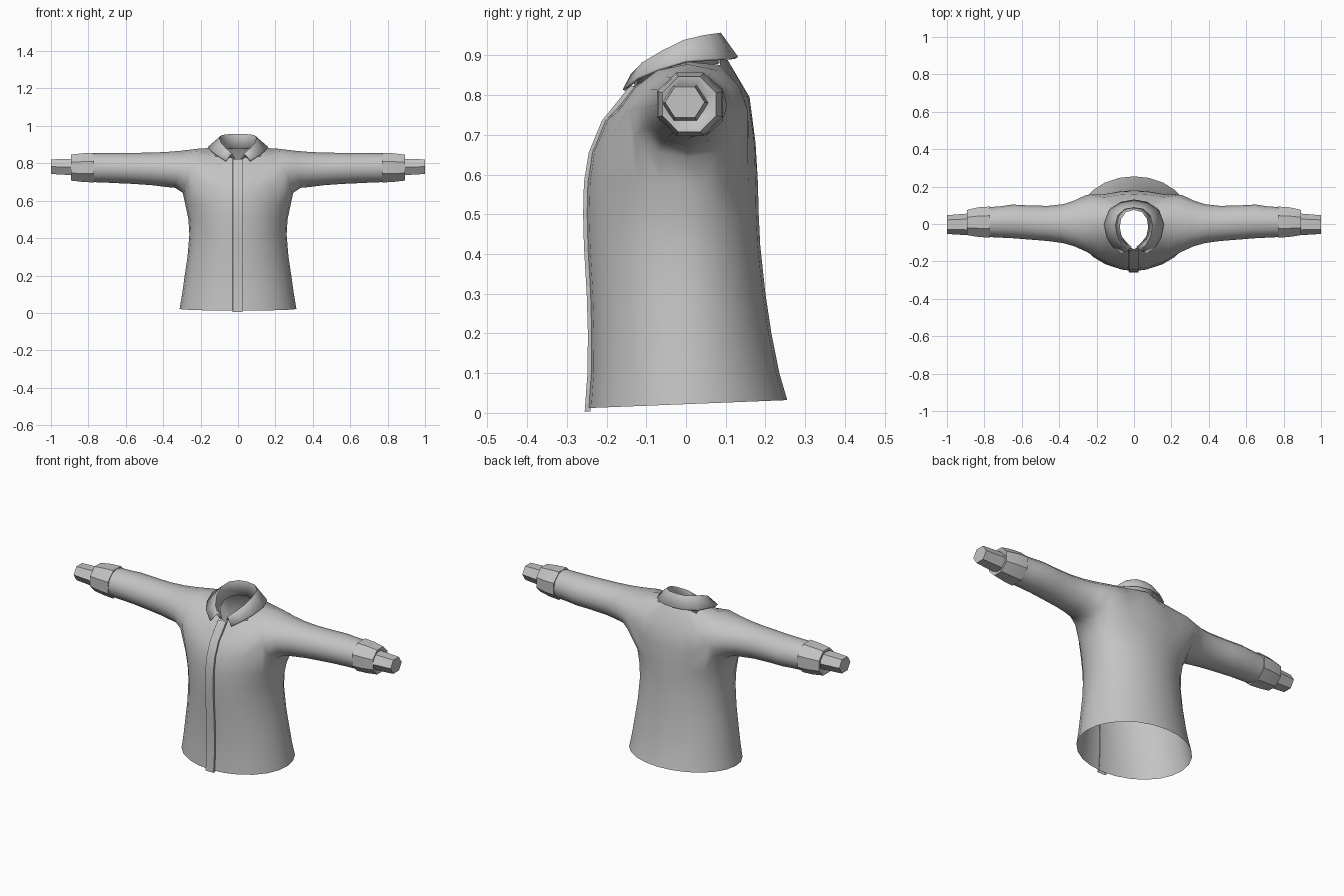
import bpy, bmesh, math

if "Cube" in bpy.data.objects:
    bpy.data.objects.remove(bpy.data.objects["Cube"])

cloth = bpy.data.materials.new("grey cloth")
cloth.diffuse_color = (0.55, 0.55, 0.55, 1)
cloth.use_nodes = True
cloth.node_tree.nodes["Principled BSDF"].inputs["Base Color"].default_value = cloth.diffuse_color


def finish(name, bm, mirror=True, thick=0.0, angle=40):
    bmesh.ops.remove_doubles(bm, verts=bm.verts, dist=1e-5)
    bmesh.ops.recalc_face_normals(bm, faces=bm.faces)
    me = bpy.data.meshes.new(name)
    bm.to_mesh(me)
    bm.free()
    ob = bpy.data.objects.new(name, me)
    bpy.context.collection.objects.link(ob)
    me.materials.append(cloth)
    bpy.ops.object.select_all(action='DESELECT')
    ob.select_set(True)
    bpy.context.view_layer.objects.active = ob
    bpy.ops.object.shade_smooth_by_angle(angle=math.radians(angle))
    if mirror:
        m = ob.modifiers.new("mirror", 'MIRROR')
        m.merge_threshold = 0.0005
    if thick:
        s = ob.modifiers.new("thickness", 'SOLIDIFY')
        s.thickness = thick
        s.offset = 0
    return ob


def skin(bm, a, b, closed=False):
    """Quads between two rows of verts."""
    n = len(a)
    for i in range(n if closed else n - 1):
        j = (i + 1) % n
        bm.faces.new((a[i], a[j], b[j], b[i]))


def row(bm, pts):
    return [bm.verts.new(p) for p in pts]


def loop(x, cy, cz, ry, rz, n=12, lean=0.0, start=0.0):
    """Sleeve section: index 0 is the front, then over the top to the back."""
    out = []
    for k in range(n):
        a = 2 * math.pi * k / n + start
        out.append((x - lean * math.sin(a), cy - ry * math.cos(a), cz + rz * math.sin(a)))
    return out


# ---- jacket body and sleeves, right half, mirrored ----
bm = bmesh.new()
sections = [  # x, centre y, centre z, radius y, radius z
    (0.32, 0.003, 0.768, 0.122, 0.099), (0.38, 0.002, 0.767, 0.104, 0.094),
    (0.46, 0.003, 0.770, 0.094, 0.087), (0.56, 0.008, 0.773, 0.091, 0.083),
    (0.65, 0.014, 0.775, 0.090, 0.081), (0.71, 0.011, 0.776, 0.084, 0.079),
    (0.79, 0.010, 0.777, 0.079, 0.077)]
armpit = row(bm, loop(0.255, 0.004, 0.760, 0.152, 0.118, lean=0.04))
prev = armpit
for s in sections:
    cur = row(bm, loop(s[0], s[1], s[2], s[3], s[4], lean=0.015 if s[0] < 0.35 else 0))
    skin(bm, prev, cur, True)
    prev = cur

# yoke arcs running from chest over the shoulder to the back
centre = row(bm, [(0, -.238, .655), (0, -.205, .735), (0, -.135, .822),
                  (0, 0, .86), (0, .105, .888), (0, .160, .795), (0, .175, .68)])
middle = row(bm, [(.08, -.230, .66), (.08, -.195, .74), (.06, -.105, .835),
                  (.06, 0, .86), (.06, .085, .888), (.08, .156, .795), (.08, .172, .68)])
outer = row(bm, [(.165, -.199, .68), (.16, -.170, .76), (.125, -.095, .838),
                 (.10, -.01, .885), (.125, .085, .876), (.16, .143, .80), (.165, .158, .69)])
skin(bm, outer, armpit[:7])
skin(bm, middle, outer)
skin(bm, centre, middle)
# neck opening
bmesh.ops.delete(bm, geom=[centre[3], middle[3]], context='VERTS')

# torso rings below the armpits: z, half width, front depth, back depth
side = [armpit[0]] + armpit[11:5:-1]
prev = [centre[0], middle[0], outer[0]] + side + [outer[6], middle[6], centre[6]]
for z, w, f, b in [(.58, .282, .250, .181), (.50, .265, .252, .183), (.42, .260, .250, .187),
                   (.30, .270, .243, .200), (.20, .285, .240, .215), (.10, .299, .241, .235),
                   (None, .312, .247, .255)]:
    pts = []
    for i in range(13):
        t = math.pi * (i / 12 - .5)
        y = math.sin(t) * (b if t > 0 else f)
        pts.append((w * math.cos(t) if 0 < i < 12 else 0, y,
                    .012 + (y + .25) * .04 if z is None else z))
    cur = row(bm, pts)
    skin(bm, prev, cur)
    prev = cur
finish("jacket_body", bm, angle=60)

# ---- button placket overlapping down the front ----
bm = bmesh.new()
path = [(.004, -.255), (.10, -.248), (.20, -.247), (.30, -.250), (.42, -.257), (.50, -.259),
        (.58, -.257), (.655, -.245), (.735, -.212), (.822, -.142)]
rows = [row(bm, [(-.03, y + .008, z), (-.026, y, z), (.024, y, z), (.025, y + .014, z)])
        for z, y in path]
for a, b in zip(rows, rows[1:]):
    skin(bm, a, b)
finish("front_placket", bm, mirror=False, angle=30)

# ---- folded collar: neck edge, crest, outer edge ----
bm = bmesh.new()
neck = [(0, .080, .880), (.045, .066, .878), (.072, .030, .876), (.080, -.015, .868),
        (.070, -.065, .850), (.045, -.098, .835), (.015, -.125, .818)]
crest = [(0, .088, .953), (.050, .080, .952), (.088, .045, .947), (.100, -.005, .935),
         (.092, -.060, .908), (.066, -.110, .878), (.034, -.138, .850)]
edge = [(0, .128, .894), (.070, .115, .892), (.130, .074, .890), (.158, 0, .885),
        (.143, -.070, .864), (.112, -.122, .842), (.066, -.156, .812)]
rows = [row(bm, r) for r in (neck, crest, edge)]
skin(bm, rows[0], rows[1])
skin(bm, rows[1], rows[2])
finish("collar", bm, thick=.008, angle=50)

# ---- turned cuffs ----
bm = bmesh.new()
prev = None
for x, cy, cz, ry, rz in [(.772, .010, .777, .070, .070), (.770, .010, .777, .090, .086),
                          (.830, .010, .777, .086, .083), (.892, .008, .777, .073, .075),
                          (.890, .005, .777, .060, .060), (.870, .003, .777, .040, .038)]:
    cur = row(bm, loop(x, cy, cz, ry, rz, n=8, start=math.pi / 8))
    if prev:
        skin(bm, prev, cur, True)
    prev = cur
finish("cuff", bm)

# ---- wrist stubs with closed ends ----
bm = bmesh.new()
a = row(bm, loop(.86, -.002, .780, .060, .052, n=6))
b = row(bm, loop(1.0, -.003, .782, .050, .045, n=6))
skin(bm, a, b, True)
bm.faces.new(b)
finish("wrist", bm, angle=30)
